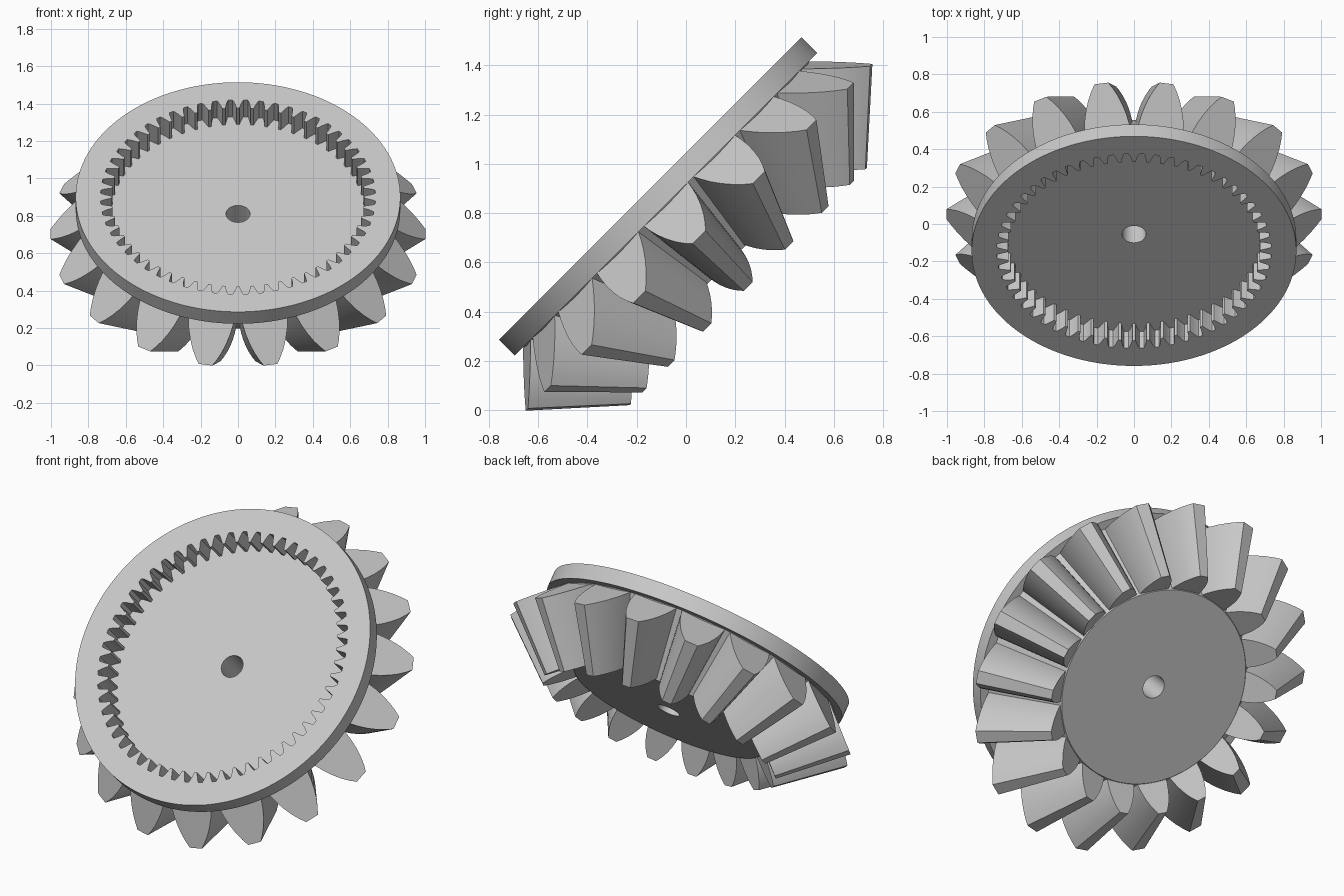
import bpy, bmesh, math
from mathutils import Matrix, Vector

cube = bpy.data.objects.get("Cube")
if cube:
    bpy.data.objects.remove(cube)

grey = bpy.data.materials.new("light_grey")
grey.use_nodes = True
colour = (0.58, 0.58, 0.58, 1)
grey.diffuse_color = colour
grey.node_tree.nodes["Principled BSDF"].inputs["Base Color"].default_value = colour

# Gear axis leans toward the front; depths below run down from the disc face
TILT = Matrix.Translation((0, -0.145, 0.9)) @ Matrix.Rotation(math.radians(45), 4, 'X')


def finish(name, bm, angle):
    bmesh.ops.recalc_face_normals(bm, faces=bm.faces)
    bm.transform(TILT)
    mesh = bpy.data.meshes.new(name)
    bm.to_mesh(mesh)
    bm.free()
    mesh.materials.append(grey)
    obj = bpy.data.objects.new(name, mesh)
    bpy.context.collection.objects.link(obj)
    bpy.ops.object.select_all(action='DESELECT')
    obj.select_set(True)
    bpy.context.view_layer.objects.active = obj
    bpy.ops.object.shade_smooth_by_angle(angle=math.radians(angle))
    return obj


# Internal ring teeth: (fraction of a pitch, radius) for one tooth
RING_TEETH = 56
RING_TOOTH = [(0, 0.735), (0.14, 0.735), (0.22, 0.722), (0.31, 0.7),
              (0.4, 0.675), (0.6, 0.675), (0.69, 0.7), (0.78, 0.722), (0.86, 0.735)]
outline = [(2 * math.pi * (i + f - 0.5) / RING_TEETH, r)
           for i in range(RING_TEETH) for f, r in RING_TOOTH]

# Disc, toothed recess, conical hub and bore, lofted as one closed loop of rings
HUB_TOP, HUB_BASE = (0.82, 0.09), (0.555, 0.438)
BORE, FLOOR = 0.064, 0.127
rings = [(BORE, FLOOR), (None, FLOOR), (None, 0), (0.868, 0), (0.868, 0.09),
         HUB_TOP, HUB_BASE, (BORE, HUB_BASE[1])]
bm = bmesh.new()
loops = [[bm.verts.new(((r or t) * math.sin(a), (r or t) * math.cos(a), -d))
          for a, t in outline] for r, d in rings]
for i, low in enumerate(loops):
    high = loops[(i + 1) % len(loops)]
    for j in range(len(low)):
        k = (j + 1) % len(low)
        bm.faces.new((low[j], low[k], high[k], high[j]))
finish("gear_body", bm, 25)

# Bevel teeth: involute-like section on the back cone, shrinking to the apex
TEETH = 18
ROOT, TIP = Vector((0, 0.82, -0.1)), Vector((0, 1.003, -0.28))
APEX, INNER_SCALE = Vector((0, 0, -1.174)), 0.685
SECTION = [(-0.08, 0.127), (0.1, 0.122), (0.3, 0.113), (0.5, 0.099),
           (0.7, 0.08), (0.87, 0.058), (1, 0.037)]
half = [ROOT.lerp(TIP, t) + Vector((w, 0, 0)) for t, w in SECTION]
section = half + [Vector((-p.x, p.y, p.z)) for p in reversed(half)]
bm = bmesh.new()
for i in range(TEETH):
    turn = Matrix.Rotation(2 * math.pi * (i + 0.5) / TEETH, 3, 'Z')
    outer = [bm.verts.new(turn @ p) for p in section]
    inner = [bm.verts.new(turn @ APEX.lerp(p, INNER_SCALE)) for p in section]
    bm.faces.new(outer)
    bm.faces.new(inner[::-1])
    for j in range(len(section)):
        k = (j + 1) % len(section)
        bm.faces.new((outer[j], inner[j], inner[k], outer[k]))
finish("bevel_teeth", bm, 25)
